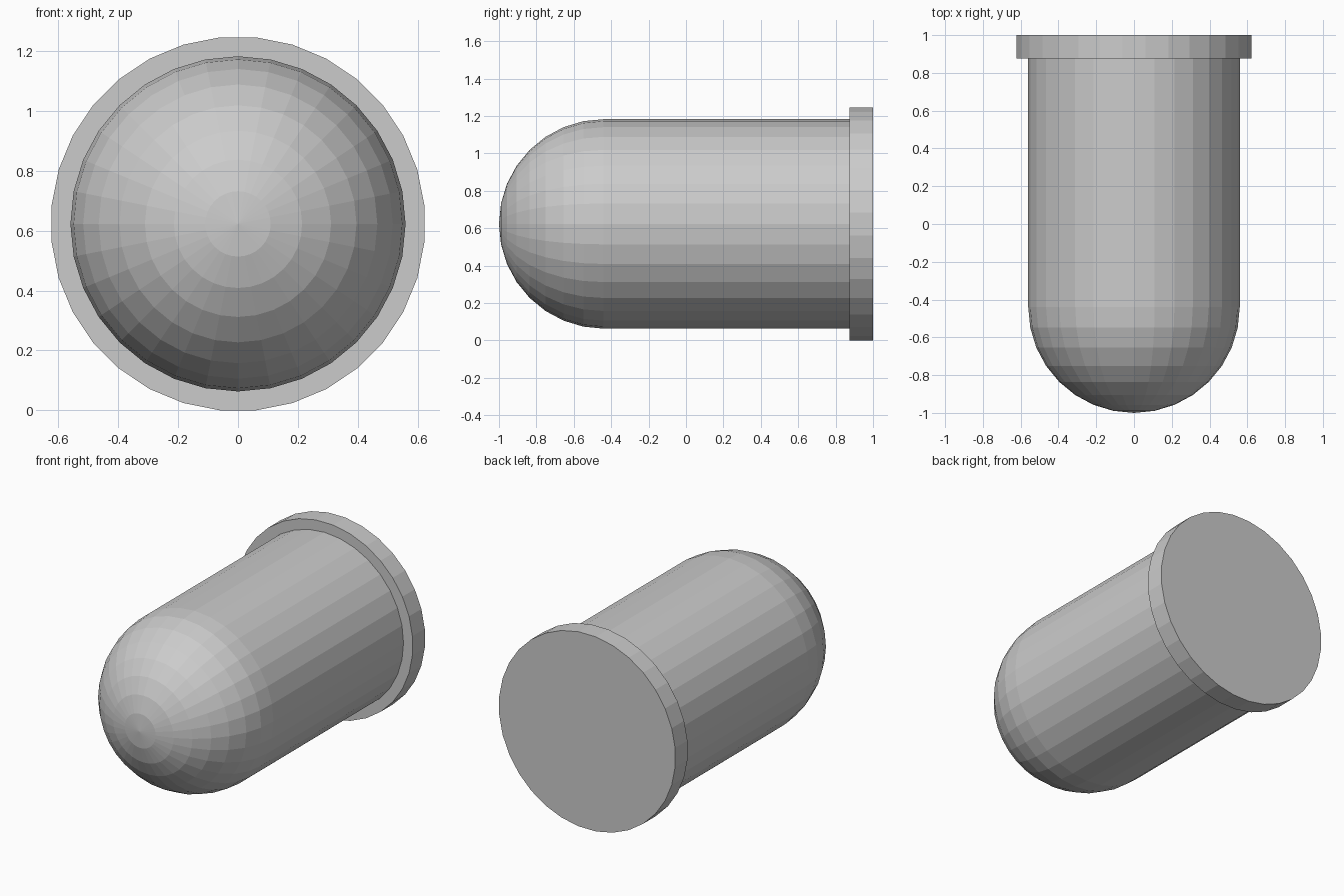
import bpy, bmesh
from math import sin, cos, pi

if "Cube" in bpy.data.objects:
    bpy.data.objects.remove(bpy.data.objects["Cube"])

SIDES = 32
FLANGE_R = 0.626
CENTRE_Z = FLANGE_R * cos(pi / SIDES)   # flange rests on a flat side


def lathe_y(name, profile, phase=0.0):
    """Revolve (radius, y) points about the y axis; radius 0 gives a pole, open ends are capped."""
    bm = bmesh.new()
    rings = []
    for r, y in profile:
        if r == 0:
            rings.append([bm.verts.new((0, y, CENTRE_Z))])
        else:
            rings.append([bm.verts.new((r * cos(2 * pi * i / SIDES + phase), y,
                                        CENTRE_Z + r * sin(2 * pi * i / SIDES + phase)))
                          for i in range(SIDES)])
    for a, b in zip(rings, rings[1:]):
        for i in range(SIDES):
            j = (i + 1) % SIDES
            bm.faces.new((a[0], b[i], b[j]) if len(a) == 1 else (a[i], a[j], b[j], b[i]))
    for ring in (rings[0], rings[-1]):
        if len(ring) > 1:
            bm.faces.new(ring)
    bmesh.ops.recalc_face_normals(bm, faces=bm.faces)
    mesh = bpy.data.meshes.new(name)
    bm.to_mesh(mesh)
    bm.free()
    obj = bpy.data.objects.new(name, mesh)
    bpy.context.collection.objects.link(obj)
    return obj


# Round-nosed body: half-sphere dome running into a straight barrel
R = 0.56
dome = [(R * sin(k * pi / 16), -1 + R - R * cos(k * pi / 16)) for k in range(1, 9)]
lathe_y("domed_body", [(0, -1.0)] + dome + [(R, 0.875)])

# Wide flange disc closing the back end
lathe_y("base_flange", [(FLANGE_R, 0.875), (FLANGE_R, 1.0)], phase=pi / SIDES)
